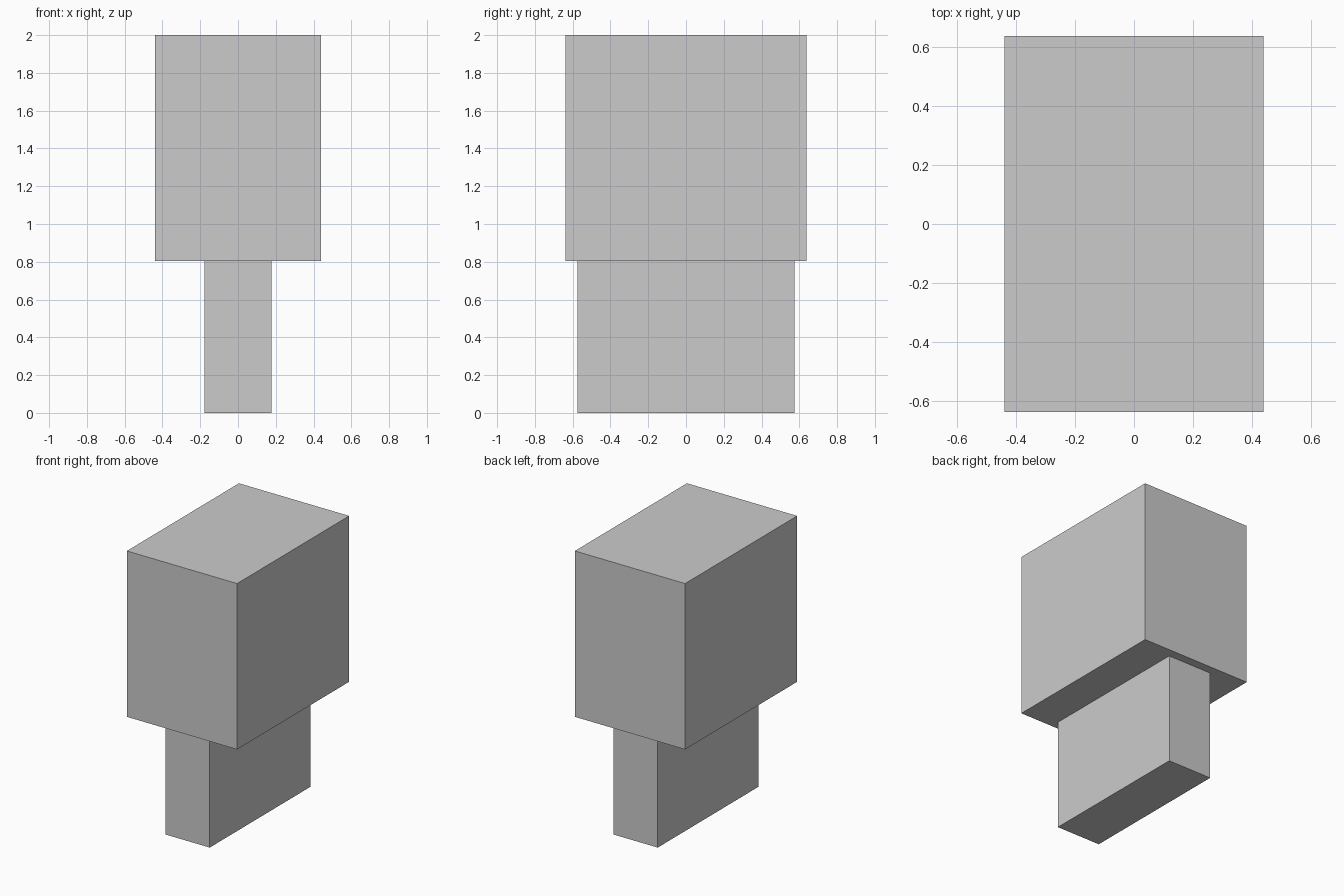
import bpy

if "Cube" in bpy.data.objects:
    bpy.data.objects.remove(bpy.data.objects["Cube"])


def box(name, size_x, size_y, z_min, z_max):
    """Centred box standing between two heights."""
    bpy.ops.mesh.primitive_cube_add(size=1, location=(0, 0, (z_min + z_max) / 2))
    obj = bpy.context.object
    obj.name = name
    obj.scale = (size_x, size_y, z_max - z_min)
    bpy.ops.object.transform_apply(location=False, rotation=False, scale=True)
    return obj


# Narrow lower block
box("lower_stem", 0.354, 1.15, 0.0, 0.803)

# Wide upper block
box("upper_block", 0.88, 1.278, 0.803, 2.0)
